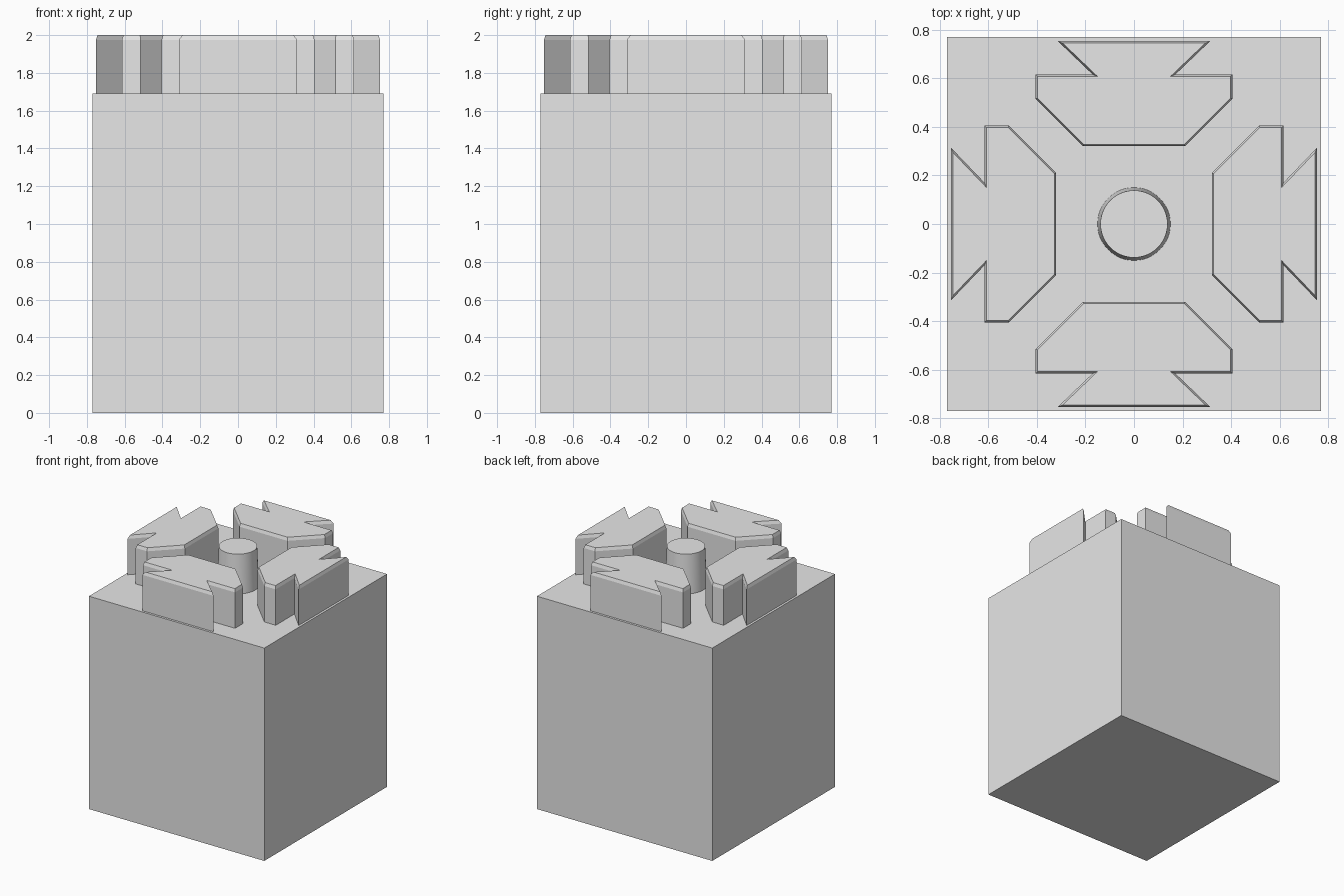
import bpy
import bmesh
import math
from mathutils import Matrix, Vector

cube = bpy.data.objects.get("Cube")
if cube:
    bpy.data.objects.remove(cube, do_unlink=True)

HALF = 0.77       # half width of the body
DECK = 1.69       # height of the body's top face
TOP = 2.0         # height of the raised parts
CHAMFER_W, CHAMFER_H = 0.008, 0.025

grey = bpy.data.materials.new("plain grey")
grey.use_nodes = True
grey.diffuse_color = (0.8, 0.8, 0.8, 1)
grey.node_tree.nodes["Principled BSDF"].inputs["Base Color"].default_value = (0.8, 0.8, 0.8, 1)


def add_object(name, bm):
    bmesh.ops.recalc_face_normals(bm, faces=bm.faces)
    mesh = bpy.data.meshes.new(name)
    bm.to_mesh(mesh)
    bm.free()
    mesh.materials.append(grey)
    obj = bpy.data.objects.new(name, mesh)
    bpy.context.collection.objects.link(obj)
    return obj


def inset_outline(points, width):
    """Move every edge of a counter-clockwise outline inward by width."""
    result = []
    for i, p in enumerate(points):
        before = (p - points[i - 1]).normalized()
        after = (points[(i + 1) % len(points)] - p).normalized()
        n1 = Vector((-before.y, before.x))
        n2 = Vector((-after.y, after.x))
        result.append(p + (n1 + n2) * width / (1 + n1.dot(n2)))
    return result


def loft(bm, layers):
    """Skin closed outlines stacked at given heights and cap both ends."""
    rings = [[bm.verts.new((p.x, p.y, z)) for p in pts] for pts, z in layers]
    for low, high in zip(rings, rings[1:]):
        for i in range(len(low)):
            j = (i + 1) % len(low)
            bm.faces.new((low[i], low[j], high[j], high[i]))
    bm.faces.new(rings[0][::-1])
    bm.faces.new(rings[-1])


# Body
bm = bmesh.new()
bmesh.ops.create_cube(bm, size=1)
bmesh.ops.transform(bm, verts=bm.verts, matrix=Matrix.Translation((0, 0, DECK / 2))
                    @ Matrix.Diagonal((2 * HALF, 2 * HALF, DECK, 1)))
add_object("body", bm)

# Notched blocks around the top, one per side
right_half = [(0.21, 0.32), (0.405, 0.515), (0.405, 0.615), (0.17, 0.615), (0.313, 0.752)]
outline = [Vector(p) for p in right_half]
outline += [Vector((-x, y)) for x, y in reversed(right_half)]
crown = inset_outline(outline, CHAMFER_W)
for i, side in enumerate(("back", "right", "front", "left")):
    bm = bmesh.new()
    loft(bm, [(outline, DECK), (outline, TOP - CHAMFER_H), (crown, TOP)])
    # Quarter turns: back +y, right -x, front -y, left +x
    bmesh.ops.rotate(bm, verts=bm.verts, cent=(0, 0, 0),
                     matrix=Matrix.Rotation(i * math.pi / 2, 3, "Z"))
    add_object(side + "_block", bm)

# Slightly tapered centre peg
bm = bmesh.new()
bmesh.ops.create_cone(bm, cap_ends=True, segments=48, radius1=0.15, radius2=0.138,
                      depth=TOP - DECK,
                      matrix=Matrix.Translation((0, 0, (TOP + DECK) / 2)))
peg = add_object("centre_peg", bm)
bpy.ops.object.select_all(action="DESELECT")
peg.select_set(True)
bpy.context.view_layer.objects.active = peg
bpy.ops.object.shade_smooth_by_angle(angle=math.radians(30))
